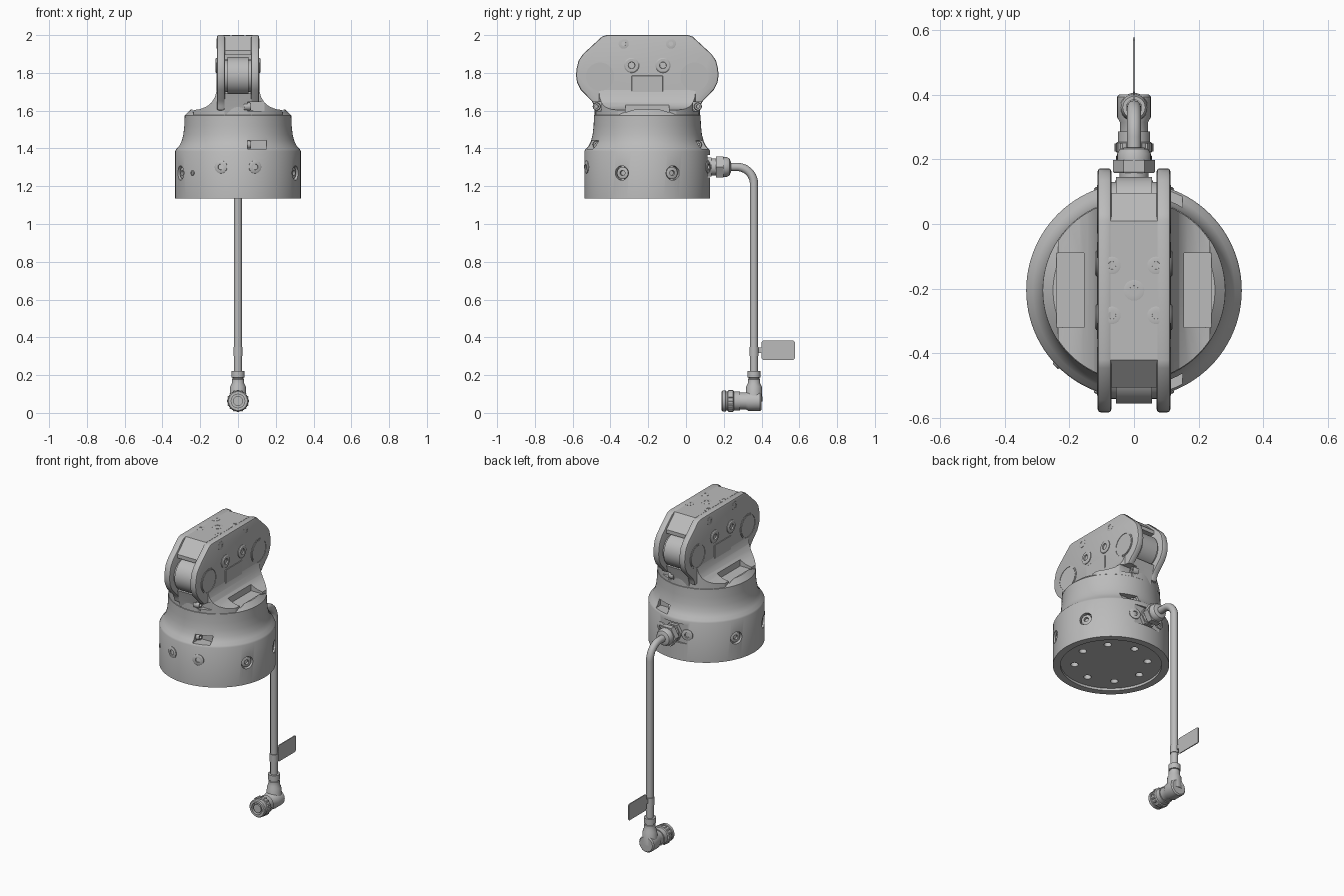
import bpy, bmesh
from math import sin, cos, pi, radians
from mathutils import Vector, Matrix

cube = bpy.data.objects.get("Cube")
if cube:
    bpy.data.objects.remove(cube, do_unlink=True)

grey = bpy.data.materials.new("satin_grey")
grey.use_nodes = True
grey.diffuse_color = (0.5, 0.5, 0.5, 1)
grey.node_tree.nodes["Principled BSDF"].inputs["Base Color"].default_value = (0.5, 0.5, 0.5, 1)

CY = -0.205   # y of the housing axis
R = 0.333     # housing radius


def make(name, bm):
    bmesh.ops.recalc_face_normals(bm, faces=bm.faces[:])
    mesh = bpy.data.meshes.new(name)
    bm.to_mesh(mesh)
    bm.free()
    mesh.materials.append(grey)
    ob = bpy.data.objects.new(name, mesh)
    bpy.context.collection.objects.link(ob)
    return ob


def activate(ob):
    bpy.ops.object.select_all(action='DESELECT')
    ob.select_set(True)
    bpy.context.view_layer.objects.active = ob


def smooth(ob, angle=32):
    activate(ob)
    bpy.ops.object.shade_smooth_by_angle(angle=radians(angle))
    return ob


def lathe(name, profile, loc=(0, 0, 0), axis=(0, 0, 1), n=32):
    """Revolve (radius, height) points about an axis."""
    bm = bmesh.new()
    vs = [bm.verts.new((r, 0, h)) for r, h in profile]
    es = [bm.edges.new(p) for p in zip(vs, vs[1:])]
    bmesh.ops.spin(bm, geom=vs + es, cent=(0, 0, 0), axis=(0, 0, 1),
                   angle=2 * pi, steps=n, use_merge=True)
    bmesh.ops.remove_doubles(bm, verts=bm.verts[:], dist=1e-5)
    rot = Vector((0, 0, 1)).rotation_difference(Vector(axis)).to_matrix().to_4x4()
    bm.transform(Matrix.Translation(loc) @ rot)
    return smooth(make(name, bm))


def rod(name, r, h0, h1, loc, axis=(0, 0, 1), n=32):
    return lathe(name, [(0, h0), (r, h0), (r, h1), (0, h1)], loc, axis, n)


def prism(name, pts, lo, hi, along='x'):
    """Extrude a (side, z) outline along x or y."""
    bm = bmesh.new()
    place = (lambda a, z: (lo, a, z)) if along == 'x' else (lambda a, z: (a, lo, z))
    face = bm.faces.new([bm.verts.new(place(a, z)) for a, z in pts])
    out = bmesh.ops.extrude_face_region(bm, geom=[face])["geom"]
    shift = Vector((hi - lo, 0, 0)) if along == 'x' else Vector((0, hi - lo, 0))
    bmesh.ops.translate(bm, vec=shift, verts=[v for v in out if isinstance(v, bmesh.types.BMVert)])
    return make(name, bm)


def box(name, x, y, z):
    return prism(name, [(y[0], z[0]), (y[1], z[0]), (y[1], z[1]), (y[0], z[1])], *x)


def mirrored(half, centre):
    return [(centre + d, z) for d, z in half] + [(centre - d, z) for d, z in reversed(half)]


def boolean(ob, cutter, operation='DIFFERENCE', keep=False):
    activate(ob)
    mod = ob.modifiers.new("cut", 'BOOLEAN')
    mod.operation, mod.solver, mod.object = operation, 'EXACT', cutter
    bpy.ops.object.modifier_apply(modifier=mod.name)
    if not keep:
        bpy.data.objects.remove(cutter, do_unlink=True)


def bevel(ob, width, segments=2):
    activate(ob)
    mod = ob.modifiers.new("bevel", 'BEVEL')
    mod.width, mod.segments, mod.limit_method = width, segments, 'ANGLE'
    bpy.ops.object.modifier_apply(modifier=mod.name)


def screw(name, r, loc, axis, lift=0.005):
    """Round head with a socket."""
    s = r * 0.45
    lathe(name, [(0, -0.02), (r, -0.02), (r, lift * 0.5), (r * 0.85, lift), (s, lift),
                 (s * 0.9, lift - 0.012), (0, lift - 0.012)], loc, axis, 24)


# Round housing with its shoulder and recessed underside
housing = lathe("housing", [
    (0, 1.15), (0.29, 1.15), (0.29, 1.135), (R, 1.135), (R, 1.385), (0.328, 1.395),
    (0.312, 1.412), (0.298, 1.44), (0.289, 1.475), (0.284, 1.52), (0.282, 1.575),
    (0.25, 1.605), (0, 1.605)], (0, CY, 0), n=96)
for i in range(8):
    a = i * pi / 4
    boolean(housing, rod("cutter", 0.022, 1.1, 1.18, (0.21 * cos(a), CY + 0.21 * sin(a), 0)))
for s in (-1, 1):
    boolean(housing, box("cutter", sorted((s * 0.15, s * 0.24)), (CY - 0.115, CY + 0.115), (1.59, 1.7)))
boolean(housing, box("cutter", (-0.2, 0.2), (CY + 0.32, 0.3), (1.245, 1.365)))

# Concave flare from the shoulder into the head
flare = prism("neck_flare", mirrored([(0.235, 1.56), (0.235, 1.603), (0.2, 1.608), (0.165, 1.622),
              (0.14, 1.643), (0.122, 1.672), (0.112, 1.71)], 0), CY - 0.3, CY + 0.3, 'y')
boolean(flare, rod("cutter", 0.28, 1.5, 1.8, (0, CY, 0), n=96), 'INTERSECT')
for s in (-1, 1):
    boolean(flare, box("cutter", sorted((s * 0.155, s * 0.3)), (CY - 0.115, CY + 0.115), (1.59, 1.8)))
    boolean(flare, box("cutter", (-0.066, 0.066), sorted((CY + s * 0.14, CY + s * 0.4)), (1.69, 1.8)))

# Head core with an open bay at each end
core = prism("head_core", mirrored([(0.215, 1.998), (0.3, 1.918), (0.3, 1.895), (0.14, 1.895),
             (0.14, 1.69), (0.3, 1.69), (0.28, 1.62), (0.27, 1.56)], CY), -0.072, 0.072)

# Head side plates
outline = [(0.215, 2.0), (0.24, 1.992), (0.34, 1.9), (0.364, 1.865), (0.375, 1.82), (0.377, 1.785),
           (0.372, 1.75), (0.352, 1.71), (0.295, 1.652), (0.28, 1.625), (0.276, 1.602)]
plates = []
for s, side in ((1, "left"), (-1, "right")):
    plate = prism(side + "_side_plate", mirrored(outline, CY), *sorted((s * 0.07, s * 0.112)))
    bevel(plate, 0.009)
    plates.append(plate)

# Screw pockets opening to the left, at both ends of the neck
for e in (-1, 1):
    for z in (1.42, 1.622):
        cutter = box("cutter", (0.05, 0.15), sorted((CY + e * 0.243, CY + e * 0.4)), (z - 0.023, z + 0.023))
        for part in ((housing,) if z < 1.5 else (core, flare, plates[0])):
            boolean(part, cutter, keep=True)
        bpy.data.objects.remove(cutter, do_unlink=True)
        screw("pocket_screw", 0.021, (0.052, CY + e * 0.268, z), (1, 0, 0), 0.018)

# Head side details and the rollers in the bays
for s in (-1, 1):
    face = s * 0.112
    for e in (-1, 1):
        lathe("pivot_cap", [(0, -0.01), (0.075, -0.01), (0.075, 0.003), (0.07, 0.003), (0.07, 0.0005),
                            (0.066, 0.0005), (0.066, 0.003), (0, 0.003)],
              (face, CY + e * 0.25, 1.78), (s, 0, 0), 40)
        screw("side_boss_screw", 0.04, (face, CY + e * 0.083, 1.84), (s, 0, 0), 0.008)
        screw("side_top_screw", 0.027, (face, CY + e * 0.125, 1.955), (s, 0, 0), 0.002)
    panel = box("side_panel", sorted((face - s * 0.005, face + s * 0.003)), (CY - 0.083, CY + 0.083), (1.65, 1.785))
    bevel(panel, 0.002, 1)
for e in (-1, 1):
    lathe("roller", [(0, -0.071), (0.085, -0.071), (0.085, -0.055), (0.1, -0.055), (0.1, 0.055),
                     (0.085, 0.055), (0.085, 0.071), (0, 0.071)], (0, CY + e * 0.25, 1.785), (1, 0, 0), 48)

# Top screws
for x in (-0.068, 0.068):
    for e in (-1, 1):
        screw("top_screw", 0.027, (x, CY + e * 0.077, 1.998), (0, 0, 1), 0.002)
screw("top_centre_screw", 0.032, (0, CY, 1.998), (0, 0, 1), 0.002)

# Screws round the housing wall, the side ones sunk in holes
for base in (0, 180):
    for off in (-1, 1):
        a = radians(base + 90 + off * 15.7)
        d = Vector((cos(a), sin(a), 0))
        screw("wall_screw", 0.034, Vector((0, CY, 1.302)) + d * R, d, 0.006)
        a = radians(base + off * 24)
        d = Vector((cos(a), sin(a), 0))
        p = Vector((0, CY, 1.27)) + d * R
        boolean(housing, rod("cutter", 0.038, -0.025, 0.03, p, d))
        screw("sunk_screw", 0.032, p - d * 0.014, d)
d = Vector((-0.72, -0.694, 0))
screw("vent_plug", 0.013, Vector((0, CY, 1.27)) + d * R, d)

for ob in [housing, flare, core] + plates:
    smooth(ob)

# Cable gland
lathe("gland_nut", [(0, 0), (0.058, 0), (0.058, 0.03), (0, 0.03)], (0, 0.105, 1.302), (0, 1, 0), 6)
rod("gland_neck", 0.045, 0, 0.06, (0, 0.105, 1.302), (0, 1, 0))
lathe("gland_hex", [(0, 0), (0.062, 0), (0.065, 0.004), (0.065, 0.04), (0, 0.04)],
      (0, 0.158, 1.302), (0, 1, 0), 6)
lathe("gland_cap", [(0, 0), (0.052, 0), (0.052, 0.022), (0.044, 0.036), (0.028, 0.042), (0, 0.042)],
      (0, 0.195, 1.302), (0, 1, 0))

# Cable: a horizontal stub, a bend and a long drop
path = [(0.2, 1.302)] + [(0.27 + 0.09 * sin(t * pi / 24), 1.212 + 0.09 * cos(t * pi / 24))
                         for t in range(13)] + [(0.36, 0.18)]
curve = bpy.data.curves.new("cable", 'CURVE')
curve.dimensions = '3D'
curve.bevel_depth, curve.bevel_resolution = 0.022, 4
spline = curve.splines.new('POLY')
spline.points.add(len(path) - 1)
for pt, (y, z) in zip(spline.points, path):
    pt.co = (0, y, z, 1)
curve.materials.append(grey)
bpy.context.collection.objects.link(bpy.data.objects.new("cable", curve))

# Cable tag
rod("tag_band", 0.025, 0.3, 0.35, (0, 0.36, 0))
box("tag_stem", (-0.003, 0.003), (0.37, 0.405), (0.318, 0.345))
prism("tag", mirrored([(0.08, 0.28), (0.088, 0.288), (0.088, 0.374), (0.08, 0.382)], 0.488), -0.003, 0.003)

# Angled connector
lathe("connector_sleeve", [(0, 0.06), (0.045, 0.06), (0.041, 0.14), (0.033, 0.155), (0.033, 0.178),
                           (0.029, 0.18), (0.029, 0.186), (0.035, 0.188), (0.035, 0.222), (0, 0.222)], (0, 0.36, 0))
lathe("connector_elbow", [(0, 0.27), (0.044, 0.27), (0.044, 0.315), (0.052, 0.33), (0.052, 0.393),
                          (0.045, 0.4), (0, 0.4)], (0, 0, 0.063), (0, 1, 0))
lathe("connector_ring", [(0, 0.215), (0.036, 0.215), (0.036, 0.188), (0.05, 0.188), (0.055, 0.194),
                         (0.055, 0.21), (0.051, 0.213), (0.051, 0.22), (0.056, 0.223), (0.056, 0.25),
                         (0.05, 0.254), (0.05, 0.285), (0, 0.285)], (0, 0, 0.063), (0, 1, 0))
rod("connector_core", 0.026, 0.192, 0.22, (0, 0, 0.063), (0, 1, 0))
for i in range(16):
    a = i * pi / 8
    rod("grip_rib", 0.006, 0.224, 0.249, (0.054 * cos(a), 0, 0.063 + 0.054 * sin(a)), (0, 1, 0), 6)
